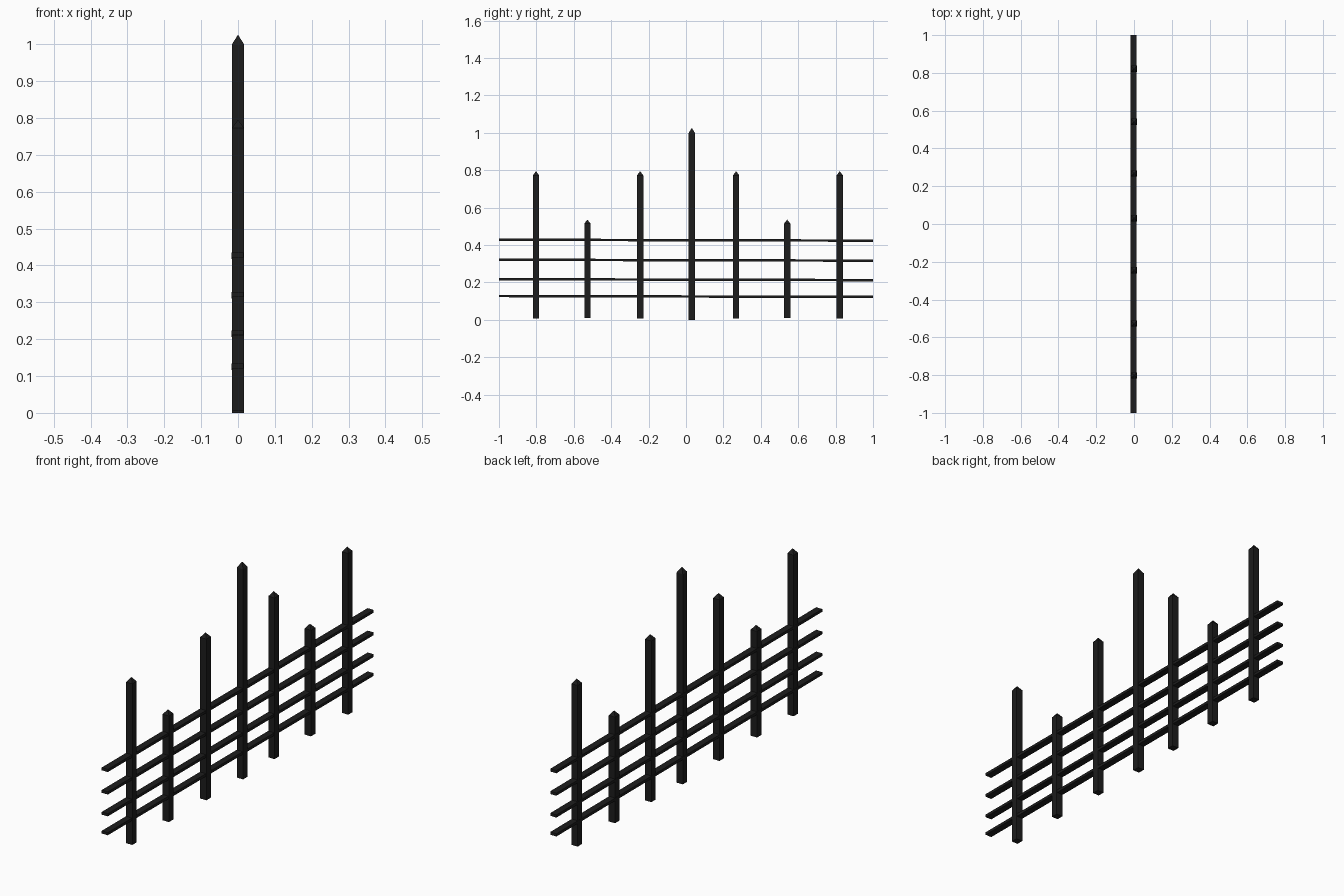
import bpy
import bmesh

if "Cube" in bpy.data.objects:
    bpy.data.objects.remove(bpy.data.objects["Cube"])

iron = bpy.data.materials.new("black iron")
iron.diffuse_color = (0.012, 0.012, 0.012, 1)
iron.use_nodes = True
iron.node_tree.nodes["Principled BSDF"].inputs["Base Color"].default_value = iron.diffuse_color


def finish(name, bm):
    bmesh.ops.recalc_face_normals(bm, faces=bm.faces)
    mesh = bpy.data.meshes.new(name)
    bm.to_mesh(mesh)
    bm.free()
    mesh.materials.append(iron)
    bpy.context.collection.objects.link(bpy.data.objects.new(name, mesh))


def picket(name, y, base, shoulder, tip, r=0.0165):
    # square bar with a pyramid point
    bm = bmesh.new()
    low, high = [[bm.verts.new((a * r, y + b * r, z))
                  for a, b in ((-1, -1), (1, -1), (1, 1), (-1, 1))]
                 for z in (base, shoulder)]
    peak = bm.verts.new((0, y, tip))
    bm.faces.new(low)
    for i in range(4):
        j = (i + 1) % 4
        bm.faces.new((low[i], low[j], high[j], high[i]))
        bm.faces.new((high[i], high[j], peak))
    finish(name, bm)


def rail(name, z, x0=-0.0175, x1=0.0145, h=0.0065, drop=0.0025):
    # flat bar running the whole length, very slightly tilted
    bm = bmesh.new()
    bmesh.ops.create_cube(bm, size=2)
    for v in bm.verts:
        v.co = (x1 if v.co.x > 0 else x0, v.co.y,
                z + v.co.z * h - v.co.y * drop)
    finish(name, bm)


# pickets: short, tall and centre heights
TALL = (0.006, 0.773, 0.795)
SHORT = (0.01, 0.515, 0.536)
CENTRE = (0.0, 1.0, 1.026)
rows = [(-0.802, TALL), (-0.527, SHORT), (-0.245, TALL), (0.031, CENTRE),
        (0.268, TALL), (0.541, SHORT), (0.822, TALL)]
for n, (y, size) in enumerate(rows, 1):
    picket(f"picket_{n}", y, *size)

# horizontal rails
for n, z in enumerate((0.125, 0.215, 0.319, 0.426), 1):
    rail(f"rail_{n}", z)
